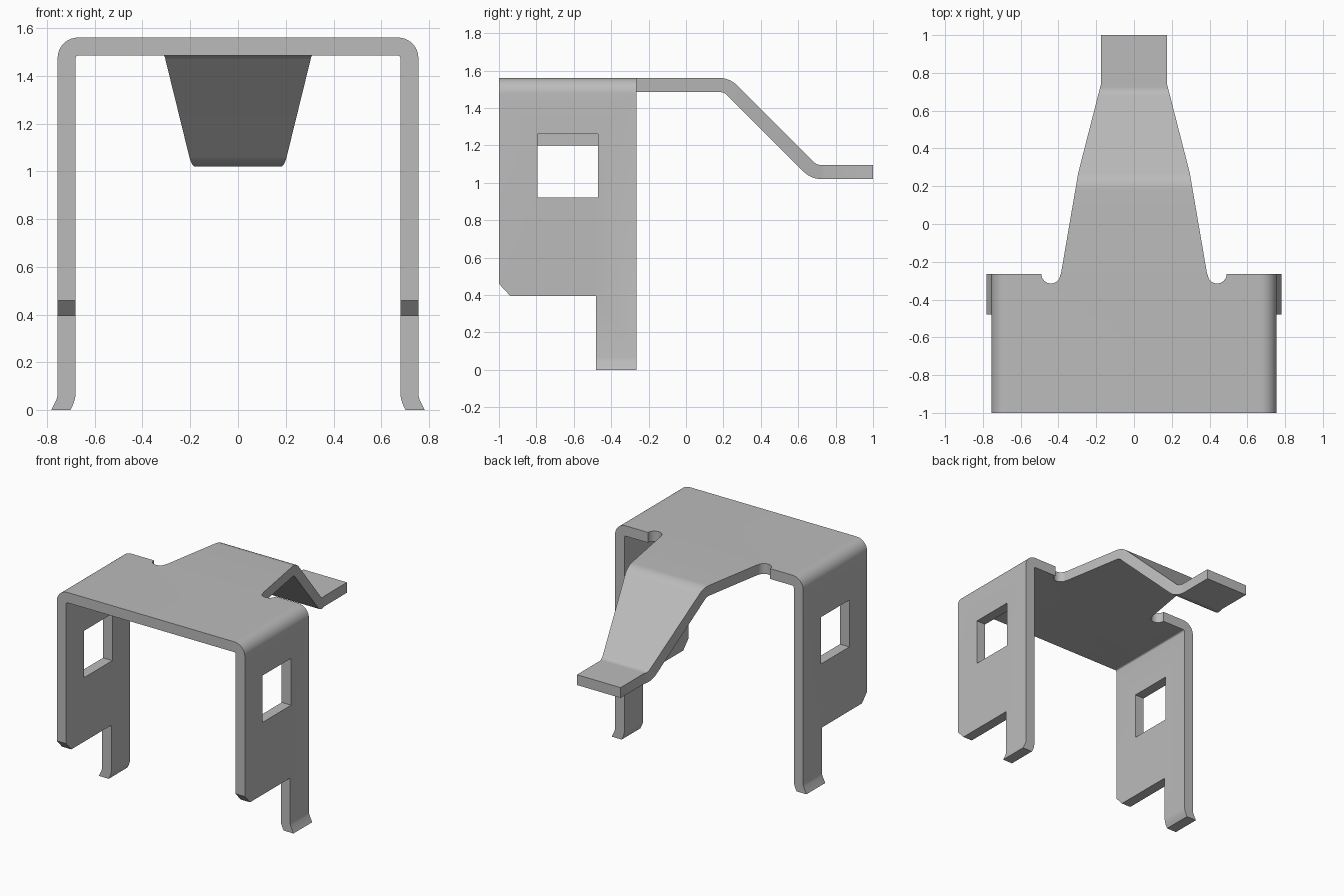
import bpy, bmesh
from math import radians, sin, cos, pi
from mathutils import Vector

default = bpy.data.objects.get("Cube")
if default:
    bpy.data.objects.remove(default, do_unlink=True)

TOP, THICK, BACK = 1.56, 0.075, -0.265
HALF = 0.755

steel = bpy.data.materials.new("grey_steel")
steel.use_nodes = True
colour = (0.5, 0.5, 0.5, 1)
steel.diffuse_color = colour
steel.node_tree.nodes["Principled BSDF"].inputs["Base Color"].default_value = colour


def finish(bm, name):
    bmesh.ops.recalc_face_normals(bm, faces=bm.faces)
    mesh = bpy.data.meshes.new(name)
    bm.to_mesh(mesh)
    bm.free()
    mesh.materials.append(steel)
    obj = bpy.data.objects.new(name, mesh)
    bpy.context.collection.objects.link(obj)
    return obj


def prism(name, points, axis, low, high):
    """Extrude a 2D outline along the named axis."""
    place = {"x": lambda a, b, d: (d, a, b),
             "y": lambda a, b, d: (a, d, b),
             "z": lambda a, b, d: (a, b, d)}[axis]
    bm = bmesh.new()
    face = bm.faces.new([bm.verts.new(place(a, b, low)) for a, b in points])
    moved = bmesh.ops.extrude_face_region(bm, geom=[face])["geom"]
    shift = Vector(place(0, 0, high - low))
    bmesh.ops.translate(bm, vec=shift, verts=[v for v in moved if isinstance(v, bmesh.types.BMVert)])
    return finish(bm, name)


def arc(cx, cy, r, start, end, steps):
    angles = [radians(start + (end - start) * i / steps) for i in range(steps + 1)]
    return [(cx + r * cos(a), cy + r * sin(a)) for a in angles]


def rect(a, b, c, d):
    return [(a, c), (b, c), (b, d), (a, d)]


def combine(target, tool, operation):
    mod = target.modifiers.new(tool.name, "BOOLEAN")
    mod.operation, mod.solver, mod.object = operation, "EXACT", tool
    bpy.context.view_layer.objects.active = target
    bpy.ops.object.modifier_apply(modifier=mod.name)
    bpy.data.objects.remove(tool, do_unlink=True)


# Folded U-shaped sheet with flared feet
outer_r, inner_r = 0.085, 0.012
inner_x, inner_z = HALF - THICK, TOP - THICK
outer = [(0.782, 0), (0.76, 0.045), (HALF, 0.065)]
outer += arc(HALF - outer_r, TOP - outer_r, outer_r, 0, 90, 10)
inner = [(0.702, 0), (0.691, 0.022), (0.683, 0.045), (inner_x, 0.065)]
inner += arc(inner_x - inner_r, inner_z - inner_r, inner_r, 0, 90, 4)


def mirrored(pts):
    return [(-x, z) for x, z in pts]


outline = outer + mirrored(outer)[::-1] + mirrored(inner) + inner[::-1]
bracket = prism("bracket", outline, "y", -1, BACK)

# Lower edge with clipped front corner, leaving the rear legs
combine(bracket, prism("leg_cut", [(-1.1, -0.1), (-0.48, -0.1), (-0.48, 0.395),
                                   (-0.94, 0.395), (-1.0, 0.46), (-1.1, 0.568)],
                       "x", -1, 1), "DIFFERENCE")

# Side windows, the right one set a little lower
for name, low, high, z in (("left_window", 0.5, 1, 0.92), ("right_window", -1, -0.5, 0.86)):
    combine(bracket, prism(name, rect(-0.795, -0.47, z, z + 0.34), "x", low, high), "DIFFERENCE")

# Rounded relief notches beside the tongue
for side in (-1, 1):
    circle = arc(side * 0.44, BACK, 0.05, 0, 360, 32)[:-1]
    combine(bracket, prism("notch", circle, "z", 1.3, 1.7), "DIFFERENCE")

# Tapered tongue, bent down and then level again
KNOTS = [(BACK, 0.387), (0.272, 0.295), (0.74, 0.175), (1, 0.175)]


def half_width(y):
    for (y0, w0), (y1, w1) in zip(KNOTS, KNOTS[1:]):
        if y <= y1:
            return w0 + (w1 - w0) * (y - y0) / (y1 - y0)
    return KNOTS[-1][1]


small, large, steps = 0.055, 0.13, 8
upper = (0.18, TOP - large)
lower = (0.722, 1.15)
low_top = lower[1] - small
top_line = [(BACK, TOP)] + arc(*upper, large, 90, 45, steps)
top_line += arc(*lower, small, 225, 270, steps) + [(0.74, low_top), (1, low_top)]
under_line = [(BACK, TOP - THICK)] + arc(*upper, small, 90, 45, steps)
under_line += arc(*lower, large, 225, 270, steps) + [(0.74, low_top - THICK), (1, low_top - THICK)]

bm = bmesh.new()
rings = []
for (ty, tz), (uy, uz) in zip(top_line, under_line):
    tw, uw = half_width(ty), half_width(uy)
    corners = [(-tw, ty, tz), (tw, ty, tz), (uw, uy, uz), (-uw, uy, uz)]
    rings.append([bm.verts.new(c) for c in corners])
for a, b in zip(rings, rings[1:]):
    for i in range(4):
        j = (i + 1) % 4
        bm.faces.new((a[i], a[j], b[j], b[i]))
bm.faces.new(rings[0])
bm.faces.new(rings[-1])
combine(bracket, finish(bm, "tongue"), "UNION")

# Smooth bends with crisp sheet edges
bpy.ops.object.select_all(action="DESELECT")
bracket.select_set(True)
bpy.context.view_layer.objects.active = bracket
bpy.ops.object.shade_smooth_by_angle(angle=radians(30))
